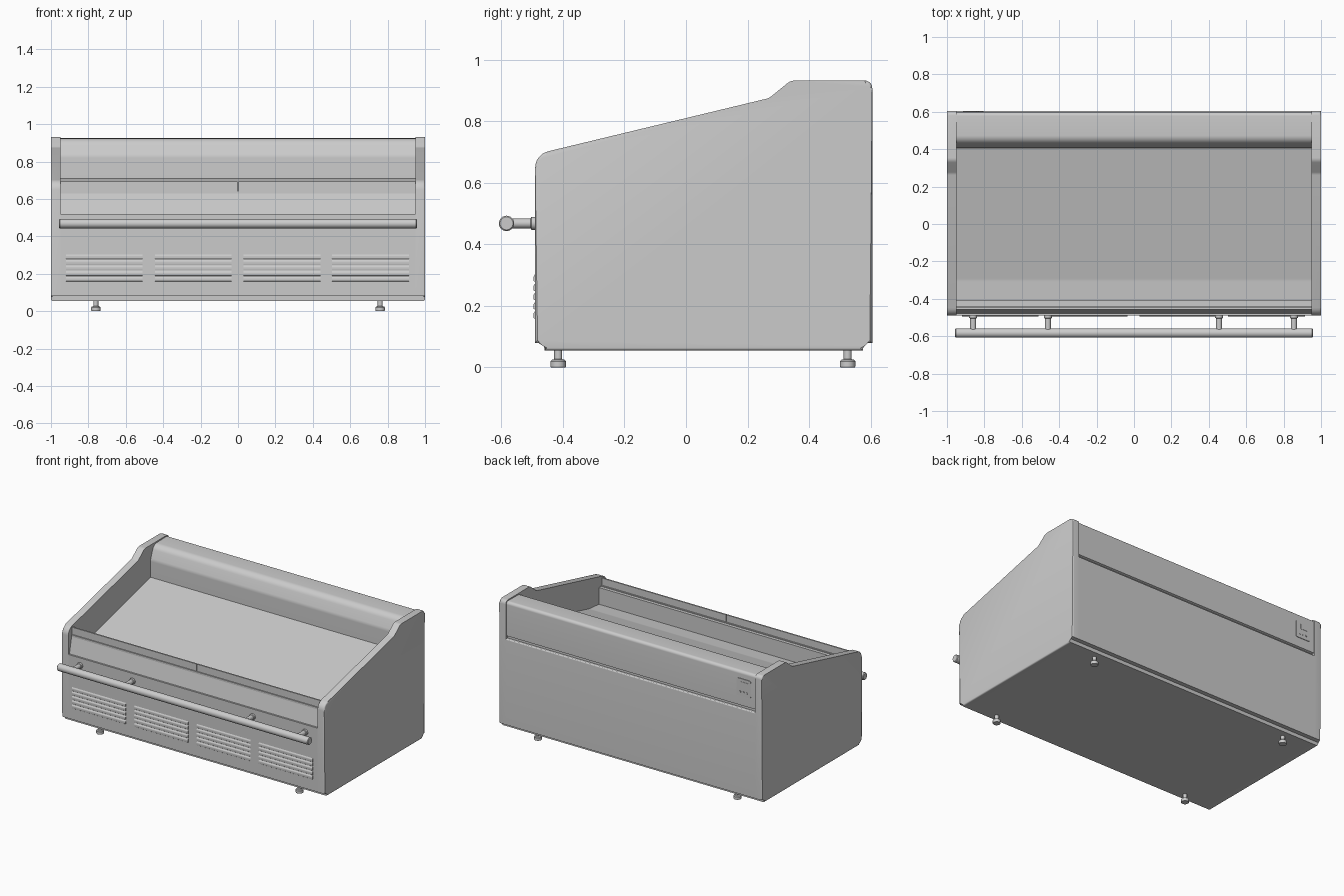
import bpy, bmesh, math
from mathutils import Vector, Matrix

if "Cube" in bpy.data.objects:
    bpy.data.objects.remove(bpy.data.objects["Cube"])


def finish(name, bm):
    bmesh.ops.recalc_face_normals(bm, faces=bm.faces)
    me = bpy.data.meshes.new(name)
    bm.to_mesh(me)
    bm.free()
    ob = bpy.data.objects.new(name, me)
    bpy.context.collection.objects.link(ob)
    bpy.ops.object.select_all(action='DESELECT')
    ob.select_set(True)
    bpy.context.view_layer.objects.active = ob
    bpy.ops.object.shade_smooth_by_angle(angle=math.radians(32))
    return ob


def rounded(corners, seg=6):
    """Corners are (y, z) or (y, z, fillet radius)."""
    out, n = [], len(corners)
    for i, c in enumerate(corners):
        p = Vector(c[:2])
        if len(c) < 3:
            out.append(p)
            continue
        a = (Vector(corners[i - 1][:2]) - p).normalized()
        b = (Vector(corners[(i + 1) % n][:2]) - p).normalized()
        half = a.angle(b) / 2
        r = c[2]
        centre = p + (a + b).normalized() * r / math.sin(half)
        s = p + a * r / math.tan(half) - centre
        e = p + b * r / math.tan(half) - centre
        sweep = s.angle_signed(e)
        for k in range(seg + 1):
            t = -sweep * k / seg
            out.append(centre + Vector((s.x * math.cos(t) - s.y * math.sin(t),
                                        s.x * math.sin(t) + s.y * math.cos(t))))
    return out


def prism(name, pts, x0, x1, bevel_x=None, width=0.008):
    """Extrude a yz profile along x; optionally round the rim at x = bevel_x."""
    bm = bmesh.new()
    A = [bm.verts.new((x0, p[0], p[1])) for p in pts]
    B = [bm.verts.new((x1, p[0], p[1])) for p in pts]
    bm.faces.new(A)
    bm.faces.new(B[::-1])
    for i in range(len(pts)):
        j = (i + 1) % len(pts)
        bm.faces.new((A[i], B[i], B[j], A[j]))
    if bevel_x is not None:
        rim = [e for e in bm.edges if all(abs(v.co.x - bevel_x) < 1e-5 for v in e.verts)]
        bmesh.ops.bevel(bm, geom=rim, offset=width, segments=3, profile=0.5, affect='EDGES')
    return finish(name, bm)


def lathe(name, profile, loc, axis='Z', seg=24):
    """Spin (radius, height) points about an axis."""
    bm = bmesh.new()
    rings = [[bm.verts.new((r * math.cos(2 * math.pi * k / seg),
                            r * math.sin(2 * math.pi * k / seg), h)) for k in range(seg)]
             for r, h in profile]
    for a, b in zip(rings, rings[1:]):
        for k in range(seg):
            m = (k + 1) % seg
            bm.faces.new((a[k], a[m], b[m], b[k]))
    bm.faces.new(rings[0][::-1])
    bm.faces.new(rings[-1])
    rot = {'Z': Matrix(), 'X': Matrix.Rotation(math.pi / 2, 4, 'Y'),
           'Y': Matrix.Rotation(math.pi / 2, 4, 'X')}[axis]
    bm.transform(Matrix.Translation(loc) @ rot)
    return finish(name, bm)


def box(name, lo, hi, bevel=0):
    bm = bmesh.new()
    bmesh.ops.create_cube(bm, size=1)
    for v in bm.verts:
        v.co = [lo[i] if v.co[i] < 0 else hi[i] for i in range(3)]
    if bevel:
        edges = [e for e in bm.edges if abs(e.verts[0].co.y - e.verts[1].co.y) > 1e-6]
        bmesh.ops.bevel(bm, geom=edges, offset=bevel, segments=4, profile=0.5, affect='EDGES')
    return finish(name, bm)


# Side panels with the sloping, rounded outline
side = rounded([(-.46, .055), (.575, .055), (.575, .08), (.605, .08), (.605, .932, .025),
                (.34, .932, .04), (.27, .875, .04), (-.49, .692, .055), (-.49, .08), (-.46, .08)])
for s, n in ((-1, 'left'), (1, 'right')):
    prism(n + '_side_panel', side, s * .95, s * 1.0, bevel_x=s * 1.0)

# Body: plinth, back, rear shelf, sloping deck and front in one section
body = rounded([(-.46, .055), (.575, .055), (.575, .08), (.605, .08), (.605, .67, .006),
                (.585, .67), (.585, .685), (.598, .69), (.598, .925, .02),
                (.44, .922, .05), (.405, .83, .06), (.405, .71), (-.30, .532, .1),
                (-.41, .522), (-.41, .637), (-.452, .637),
                (-.478, .52), (-.49, .52), (-.49, .08), (-.46, .08)], seg=8)
prism('cabinet_body', body, -.95, .95)

# Front edge guard in two halves, with a trim strip along its foot
for s, n in ((-1, 'left'), (1, 'right')):
    box(n + '_front_guard', (min(s * .003, s * .949), -.449, .63),
        (max(s * .003, s * .949), -.439, .692))
box('guard_trim', (-.949, -.456, .63), (.949, -.432, .643))

# Louvred vents
ridge = rounded([(-.485, -.013), (-.495, -.013, .003), (-.495, .004, .008), (-.489, .013), (-.485, .013)], 4)
for g, x in enumerate((-.715, -.24, .235, .708)):
    for k in range(5):
        z = .172 + k * .03
        prism(f'vent_{g + 1}_louvre_{k + 1}', [(p[0], p[1] + z) for p in ridge], x - .205, x + .205)

# Bumper rail and its stand-offs
lathe('bumper_rail', [(.021, -.957), (.025, -.953), (.025, .953), (.021, .957)],
      (0, -.583, .468), 'X')
for i, x in enumerate((-.86, -.46, .455, .855)):
    lathe(f'rail_bracket_{i + 1}', [(.021, -.002), (.021, .012), (.016, .015), (.016, .09)],
          (x, -.49, .468), 'Y')

# Adjustable feet
foot = [(.023, 0), (.025, .003), (.025, .02), (.021, .025), (.013, .027), (.013, .06)]
for fy, n in ((-.415, 'front'), (.525, 'rear')):
    for s, m in ((-1, 'left'), (1, 'right')):
        lathe(f'{n}_{m}_foot', foot, (s * .76, fy, 0))

# Control plate on the back, with display and buttons
box('control_plate', (-.915, .59, .755), (-.805, .602, .875), .012)
box('control_display', (-.895, .6, .82), (-.84, .604, .855), .004)
for k in range(3):
    lathe(f'control_button_{k + 1}', [(.006, 0), (.006, .009)], (-.885 + k * .025, .605, .785), 'Y', 12)
